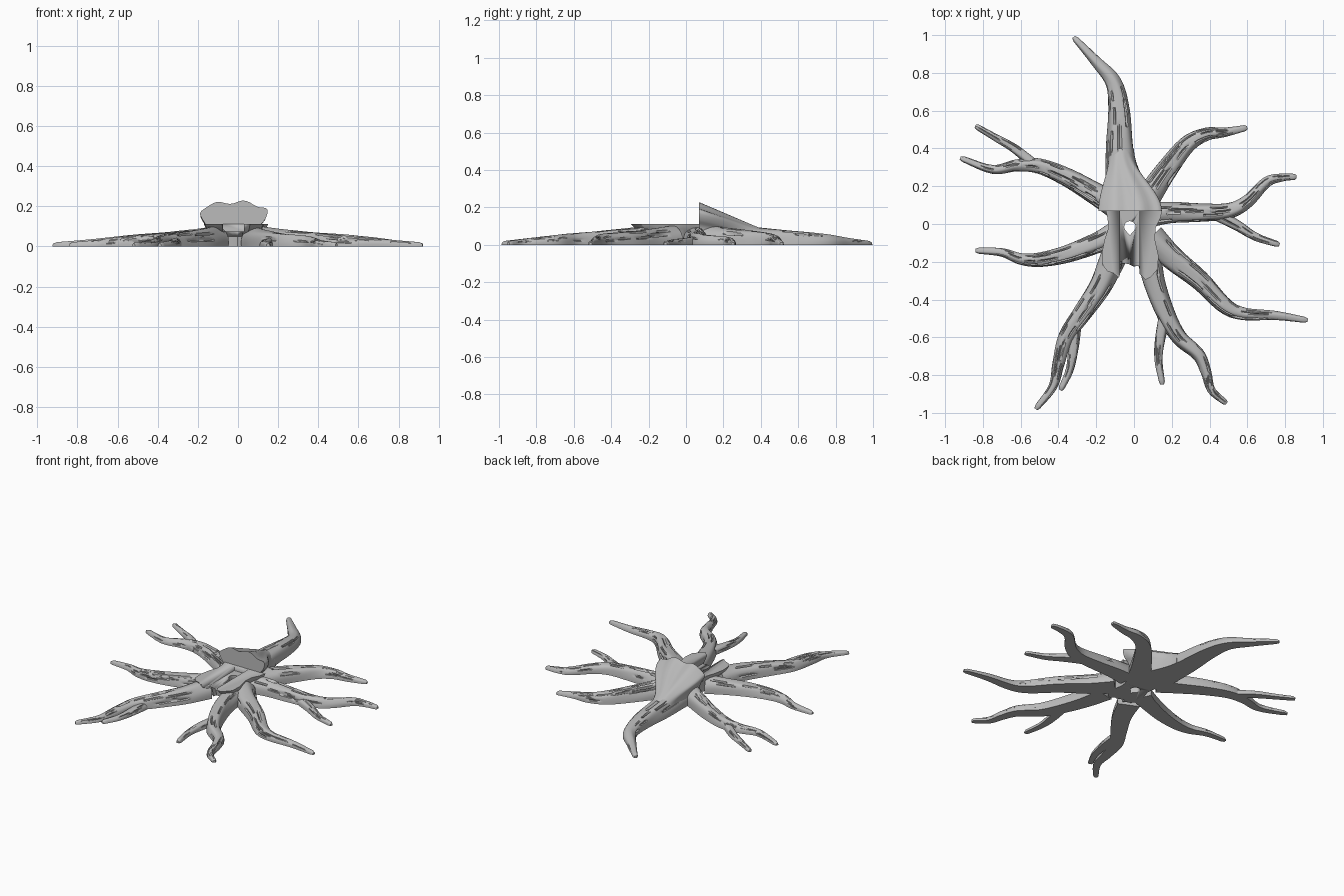
import bpy, bmesh, math, random
from mathutils import Vector

random.seed(4)
if "Cube" in bpy.data.objects:
    bpy.data.objects.remove(bpy.data.objects["Cube"])

wood = bpy.data.materials.new("grey_wood")
wood.use_nodes = True
GREY = (0.5, 0.5, 0.5, 1)
wood.diffuse_color = GREY
wood.node_tree.nodes["Principled BSDF"].inputs["Base Color"].default_value = GREY


def loft(name, rings, angle=40):
    """Skin closed rings of equal length and cap both ends."""
    bm = bmesh.new()
    loops = [[bm.verts.new(p) for p in ring] for ring in rings]
    n = len(rings[0])
    for a, b in zip(loops, loops[1:]):
        for i in range(n):
            j = (i + 1) % n
            bm.faces.new((a[i], a[j], b[j], b[i]))
    bm.faces.new(loops[0])
    bm.faces.new(loops[-1])
    bmesh.ops.recalc_face_normals(bm, faces=bm.faces)
    mesh = bpy.data.meshes.new(name)
    bm.to_mesh(mesh)
    bm.free()
    mesh.materials.append(wood)
    obj = bpy.data.objects.new(name, mesh)
    bpy.context.collection.objects.link(obj)
    bpy.ops.object.select_all(action='DESELECT')
    obj.select_set(True)
    bpy.context.view_layer.objects.active = obj
    bpy.ops.object.shade_smooth_by_angle(angle=math.radians(angle))
    return obj


def spline(pts, steps):
    """Catmull-Rom curve through the points."""
    p = [Vector(q) for q in pts]
    p = [2 * p[0] - p[1]] + p + [2 * p[-1] - p[-2]]
    out = []
    for a, b, c, d in zip(p, p[1:], p[2:], p[3:]):
        for k in range(steps):
            t = k / steps
            out.append(0.5 * (2 * b + (c - a) * t + (2 * a - 5 * b + 4 * c - d) * t * t
                              + (3 * b - a - 3 * c + d) * t ** 3))
    return out + [p[-2]]


def root(name, pts, w0, h0, grooves=30):
    """Tapering half-round root with a flat base and short bark grooves."""
    path = spline(pts, 9)
    n, sides = len(path), 28
    dent = {}
    for _ in range(grooves):
        col, start = random.randint(3, sides - 3), random.randint(3, n - 8)
        for k in range(random.randint(3, 7)):
            dent[start + k, col] = random.uniform(0.1, 0.2)
    rings = []
    for i, p in enumerate(path):
        t = i / (n - 1)
        d = (path[min(i + 1, n - 1)] - path[max(i - 1, 0)]).normalized()
        side = Vector((-d.y, d.x))
        w = w0 + (0.015 - w0) * t ** 0.9
        h = h0 + (0.02 - h0) * t
        if i == n - 1:
            w, h = w * 0.6, h * 0.7
        ring = []
        for j in range(sides + 1):
            a = math.pi * j / sides
            r = 1 + 0.025 * math.sin(5 * a + 9 * t) - dent.get((i, j), 0)
            q = p + side * (w * r * math.copysign(abs(math.cos(a)) ** 0.8, math.cos(a)))
            ring.append((q.x, q.y, max(0, h * r * math.sin(a) ** 0.8) if 0 < j < sides else 0))
        rings.append(ring)
    return loft(name, rings)


# main roots, then the thin side roots
root("back_root", [(-.06, .2), (-.075, .4), (-.08, .6), (-.11, .75), (-.2, .86), (-.32, .99)], .09, .11, 12)
root("back_left_root", [(.06, .12), (.17, .28), (.28, .42), (.38, .475), (.48, .485), (.6, .51)], .07, .1)
root("left_root", [(.09, .05), (.2, .06), (.35, .06), (.5, .07), (.6, .12), (.7, .22), (.78, .245), (.86, .25)],
     .065, .095)
root("front_left_root", [(.09, -.07), (.2, -.18), (.35, -.3), (.48, -.43), (.58, -.475), (.75, -.485), (.92, -.51)],
     .075, .1)
root("front_left_long_root", [(.08, -.18), (.11, -.32), (.17, -.48), (.24, -.6), (.34, -.69), (.38, -.78),
                              (.41, -.88), (.49, -.95)], .065, .095)
root("front_right_root", [(-.11, -.18), (-.18, -.33), (-.28, -.48), (-.36, -.6), (-.4, -.74), (-.43, -.86),
                          (-.52, -.98)], .07, .1)
root("right_root", [(-.11, -.06), (-.2, -.1), (-.36, -.16), (-.5, -.19), (-.6, -.185), (-.7, -.15), (-.84, -.14)],
     .065, .095)
root("back_right_root", [(-.1, .1), (-.2, .16), (-.35, .245), (-.5, .305), (-.62, .31), (-.75, .29), (-.92, .35)],
     .07, .1)
root("left_side_root", [(.42, .06), (.55, -.01), (.65, -.07), (.77, -.11)], .035, .045, 8)
root("front_left_side_root", [(.17, -.46), (.14, -.6), (.13, -.72), (.15, -.85)], .035, .045, 8)
root("front_right_side_root", [(-.31, -.5), (-.32, -.65), (-.34, -.77), (-.39, -.88)], .035, .045, 8)
root("back_right_side_root", [(-.5, .29), (-.62, .39), (-.72, .45), (-.84, .52)], .03, .04, 8)

# sloping back of the trunk, cut off flat and upright at the front
cut = [(-.15, 0), (-.15, .07), (-.16, .11), (-.188, .15), (-.175, .19), (-.12, .21), (-.06, .218), (0, .222),
       (.06, .215), (.11, .2), (.147, .175), (.135, .14), (.11, .1), (.1, .06), (.1, 0)]
outline = spline([Vector(c) for c in cut], 3)
rings = []
for k in range(17):
    t = k / 16
    ease = t * t * (3 - 2 * t)
    y = .07 + .33 * t
    ring = []
    for i, p in enumerate(outline):
        a = math.pi * (1 - i / (len(outline) - 1))
        x = p.x * (1 - ease) + (-.07 + .07 * math.cos(a)) * ease
        top = p.y * (1 - t) + .088 * math.sin(a) ** 0.8 * t if 0 < i < len(outline) - 1 else 0
        lump = 1 + .04 * math.sin(i * 0.9) * math.sin(math.pi * (1 - t) * .5)
        ring.append((x, y, max(0, top * lump)))
    rings.append(ring)
loft("trunk_back", rings, 50)

# level shelf with an undercut rim and a ragged front
shelf = [(-.15, .075), (-.14, .03), (-.135, -.02), (-.155, -.08), (-.17, -.15), (-.165, -.22), (-.14, -.25),
         (-.11, -.26), (-.08, -.285), (-.07, -.25), (-.03, -.255), (.0, -.27), (.03, -.265), (.06, -.295), (.09, -.28),
         (.125, -.24), (.13, -.17), (.11, -.08), (.115, -.02), (.14, .03), (.15, .075)]
layers = []
for z, s in ((0, .7), (.05, .72), (.085, .93), (.112, 1)):
    layers.append([(-.01 + (x + .01) * s, .075 + (y - .075) * s, z) for x, y in shelf])
body = loft("trunk_shelf", layers, 30)

# channel and pointed hole through the shelf
channel = loft("channel_cutter", [[(x, y, z) for x, z in ((-.075, .075), (.03, .075), (.03, .2), (-.075, .2))]
                                  for y in (-.4, .069)])
drop = [(-.022 + .03 * math.cos(a), -.015 + .03 * math.sin(a)) for a in
        (math.radians(-30 + 15 * k) for k in range(17))] + [(-.022, -.06)]
hole = loft("hole_cutter", [[(x, y, z) for x, y in drop] for z in (-.1, .3)])
for cutter in (channel, hole):
    mod = body.modifiers.new("cut", 'BOOLEAN')
    mod.operation, mod.solver, mod.object = 'DIFFERENCE', 'EXACT', cutter
    bpy.context.view_layer.objects.active = body
    bpy.ops.object.modifier_apply(modifier=mod.name)
    bpy.data.objects.remove(cutter)
